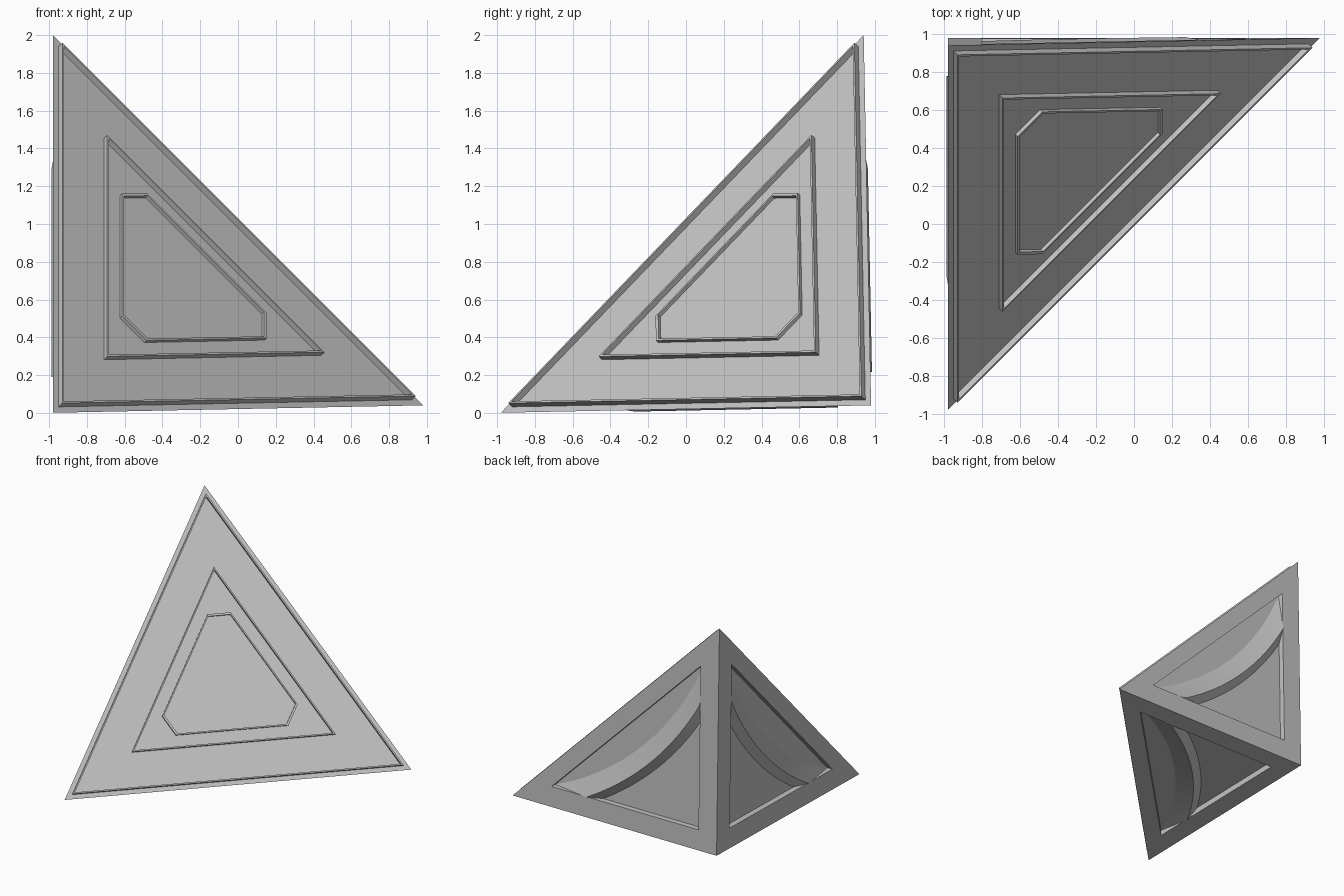
import bpy, bmesh, math
from mathutils import Vector

if "Cube" in bpy.data.objects:
    bpy.data.objects.remove(bpy.data.objects["Cube"])

L = 1.96          # leg length of the right-angled corner
IN = 0.09         # frame width of the inner faces (fraction of leg)
DEPTH = 0.05      # recess depth

grey = bpy.data.materials.new("plain grey")
grey.diffuse_color = (0.55, 0.55, 0.55, 1)
grey.use_nodes = True
grey.node_tree.nodes["Principled BSDF"].inputs["Base Color"].default_value = grey.diffuse_color


def world(p):
    """Corner coordinates (a right, b forward, c up) to the slightly tilted world."""
    a, b, c = p
    return Vector((-0.98 + a, 0.98 - b - 0.02 * c, 0.04 - 0.02 * b + c))


def on_face(axis, u, v, h):
    """Point on one inner face: u, v along its legs, h outwards."""
    p = [0, 0, 0]
    p[axis] = -h
    p[(axis + 1) % 3] = u * L
    p[(axis + 2) % 3] = v * L
    return world(p)


def make(name, polys, smooth=False):
    bm = bmesh.new()
    for poly in polys:
        bm.faces.new([bm.verts.new(p) for p in poly])
    bmesh.ops.remove_doubles(bm, verts=bm.verts[:], dist=0.0005)
    bmesh.ops.recalc_face_normals(bm, faces=bm.faces[:])
    me = bpy.data.meshes.new(name)
    bm.to_mesh(me)
    bm.free()
    me.materials.append(grey)
    ob = bpy.data.objects.new(name, me)
    bpy.context.collection.objects.link(ob)
    if smooth:
        bpy.ops.object.select_all(action='DESELECT')
        ob.select_set(True)
        bpy.context.view_layer.objects.active = ob
        bpy.ops.object.shade_smooth_by_angle(angle=math.radians(25))
    return ob


def bridge(r1, r2):
    n = len(r1)
    return [[r1[i], r1[(i + 1) % n], r2[(i + 1) % n], r2[i]] for i in range(n)]


# corner body: slanted face plus three framed, recessed inner faces
polys = [[world((L, 0, 0)), world((0, L, 0)), world((0, 0, L))]]
outer = [(0, 0), (1, 0), (0, 1)]
inner = [(IN, IN), (0.9 - IN, IN), (IN, 0.9 - IN)]
for axis in range(3):
    rim = [on_face(axis, u, v, 0) for u, v in outer]
    lip = [on_face(axis, u, v, 0) for u, v in inner]
    floor = [on_face(axis, u, v, -DEPTH) for u, v in inner]
    polys += bridge(rim, lip) + bridge(lip, floor) + [floor]
make("corner_body", polys)

# curved ridge inside each recess
CEN, STEPS = 1.33, 40


def arc(axis, radius, h):
    t0 = math.acos((CEN - IN) / radius)
    t1 = math.pi / 2 - t0
    pts = []
    for i in range(STEPS + 1):
        t = t0 + (t1 - t0) * i / STEPS
        pts.append(on_face(axis, CEN - radius * math.cos(t),
                           CEN - radius * math.sin(t), h))
    return pts


for axis, name in enumerate(("left_ridge", "back_ridge", "bottom_ridge")):
    rails = [arc(axis, 1.345, -DEPTH), arc(axis, 1.42, 0.008),
             arc(axis, 1.452, -DEPTH)]
    sections = list(zip(*rails))
    polys = [sections[0], sections[-1]]
    for s, t in zip(sections, sections[1:]):
        polys += bridge(s, t)
    make(name, polys, smooth=True)


# thin raised outlines on the slanted face
def outline(name, pts, height, thick=0.011):
    pts = [Vector(p) for p in pts]
    mid = sum(pts, Vector()) / len(pts)
    n = Vector((1, 1, 1)).normalized()
    inradius = min(((pts[i] + pts[i - 1]) / 2 - mid).length for i in range(len(pts)))
    small = [mid + (p - mid) * (1 - thick / inradius) for p in pts]
    rings = [[world(p + n * h) for p in ring] for ring, h in
             ((pts, -0.003), (pts, height), (small, height), (small, -0.003))]
    polys = []
    for i in range(4):
        polys += bridge(rings[i], rings[(i + 1) % 4])
    make(name, polys)


def triangle(m):
    return [(L - 2 * m, m, m), (m, L - 2 * m, m), (m, m, L - 2 * m)]


outline("outer_outline", triangle(0.03), 0.035)
outline("middle_outline", triangle(0.27), 0.03)
p, q, r = 0.355, 0.485, 1.12
outline("cut_corner_outline", [(r, p, q), (r, q, p), (q, r, p),
                               (p, r, q), (p, q, r), (q, p, r)], 0.02)
